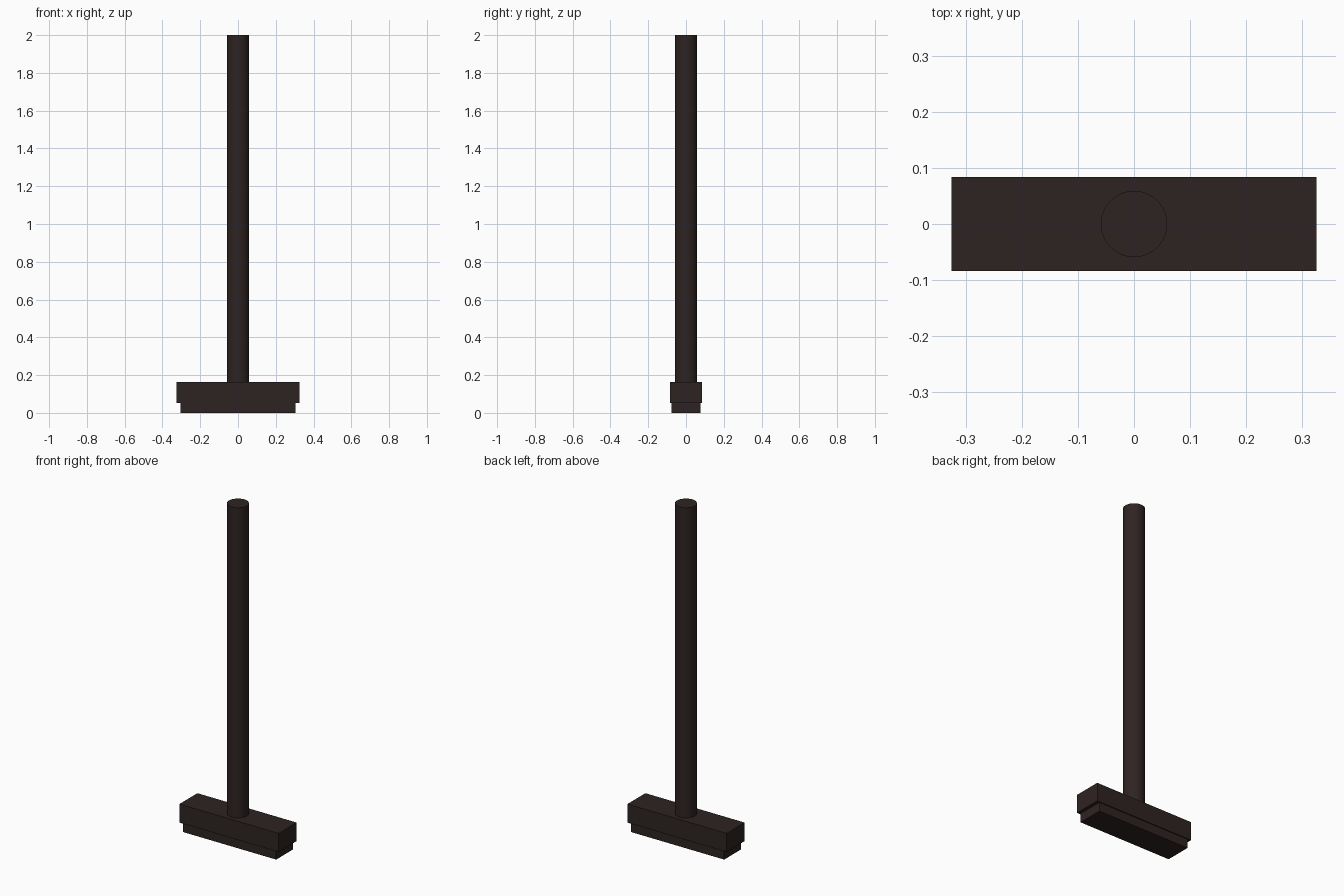
import bpy

cube = bpy.data.objects.get("Cube")
if cube:
    bpy.data.objects.remove(cube, do_unlink=True)

# Single dark brown finish
dark = bpy.data.materials.new("dark_brown")
dark.use_nodes = True
color = (0.027, 0.017, 0.016, 1)
dark.diffuse_color = color
bsdf = dark.node_tree.nodes["Principled BSDF"]
bsdf.inputs["Base Color"].default_value = color
bsdf.inputs["Roughness"].default_value = 0.8


def finish(name):
    obj = bpy.context.object
    obj.name = name
    obj.data.materials.append(dark)
    return obj


def block(name, width, depth, bottom, top):
    bpy.ops.mesh.primitive_cube_add(size=1, location=(0, 0, (bottom + top) / 2))
    obj = finish(name)
    obj.scale = (width, depth, top - bottom)
    bpy.ops.object.transform_apply(location=False, rotation=False, scale=True)


# Stepped head: narrow striking pad beneath a wider block
block("lower_pad", 0.61, 0.156, 0, 0.053)
block("head_block", 0.65, 0.168, 0.053, 0.163)

# Round upright handle standing on the head
bottom, top = 0.163, 2.0
bpy.ops.mesh.primitive_cylinder_add(
    vertices=64, radius=0.059, depth=top - bottom,
    location=(0, 0, (bottom + top) / 2))
finish("handle")
bpy.ops.object.shade_smooth_by_angle()
